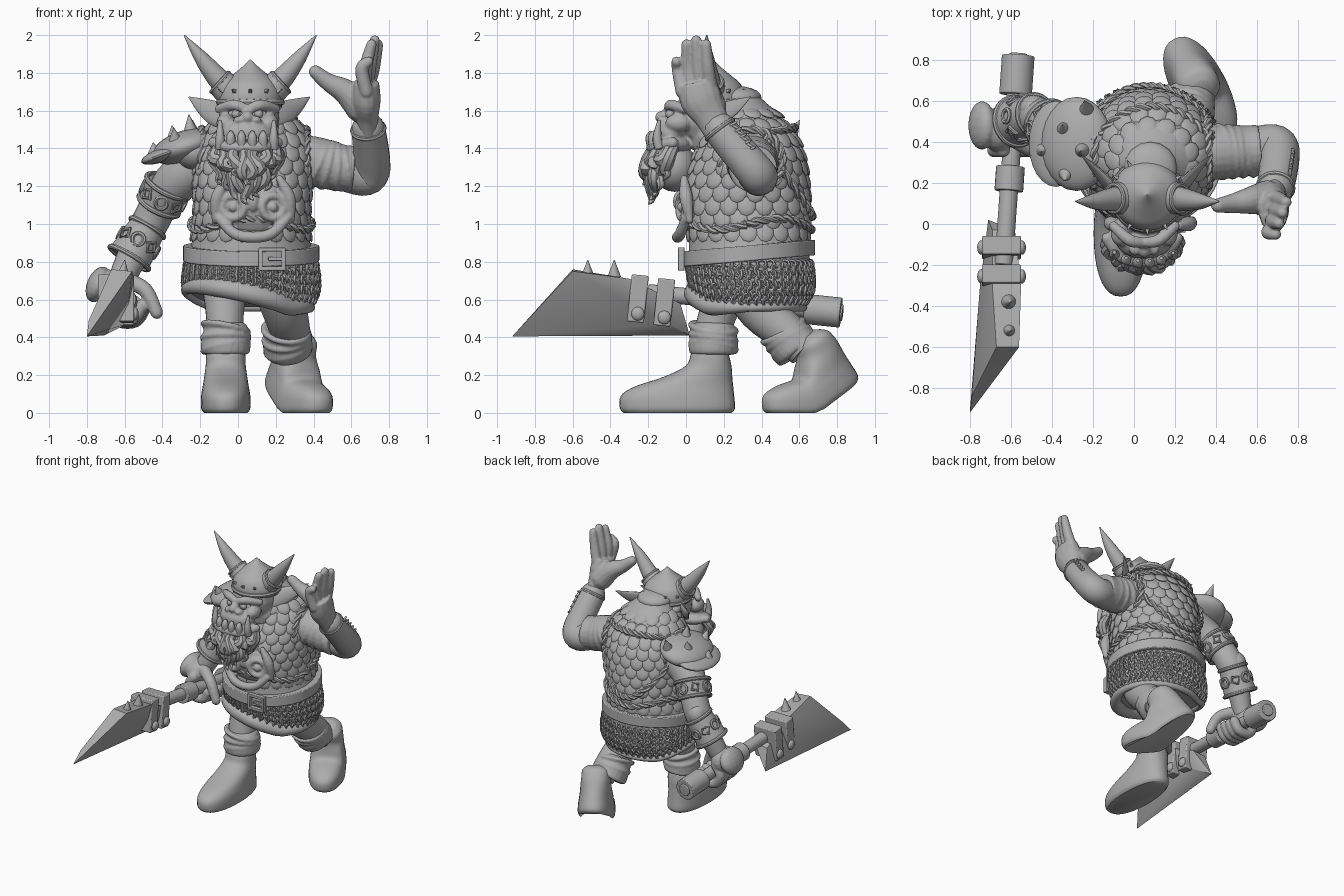
import bpy, bmesh, math, random
from math import sin, cos, pi, radians, tau
from mathutils import Vector as V, Matrix

random.seed(4)
if "Cube" in bpy.data.objects:
    bpy.data.objects.remove(bpy.data.objects["Cube"])
grey = bpy.data.materials.new("stone_grey")
grey.use_nodes = True
grey.diffuse_color = (0.42, 0.42, 0.42, 1)
grey.node_tree.nodes["Principled BSDF"].inputs["Base Color"].default_value = grey.diffuse_color


# ---------- helpers ----------
def make(name, bm, voxel=0, bevel=0):
    bmesh.ops.recalc_face_normals(bm, faces=bm.faces)
    mesh = bpy.data.meshes.new(name)
    bm.to_mesh(mesh)
    bm.free()
    mesh.materials.append(grey)
    mesh.shade_smooth()
    mesh.set_sharp_from_angle(angle=radians(42))
    obj = bpy.data.objects.new(name, mesh)
    bpy.context.collection.objects.link(obj)
    if voxel:
        mod = obj.modifiers.new("fuse", 'REMESH')
        mod.mode, mod.voxel_size, mod.use_smooth_shade = 'VOXEL', voxel, True
        obj.modifiers.new("soften", 'SMOOTH').iterations = 3
    if bevel:
        mod = obj.modifiers.new("bevel", 'BEVEL')
        mod.width, mod.segments = bevel, 2


def ball(bm, c, r, rot=Matrix.Identity(4), seg=16):
    r = r if isinstance(r, tuple) else (r, r, r)
    bmesh.ops.create_uvsphere(bm, u_segments=seg, v_segments=seg * 5 // 8, radius=1,
                              matrix=Matrix.Translation(c) @ rot @ Matrix.Diagonal((*r, 1)))


def box(bm, c, size, rot=Matrix.Identity(4)):
    bmesh.ops.create_cube(bm, size=1, matrix=Matrix.Translation(c) @ rot @ Matrix.Diagonal((*size, 1)))


def skin(bm, rings, loop=False):
    vs = [[bm.verts.new(p) for p in ring] for ring in rings]
    n = len(vs[0])
    for a, b in list(zip(vs, vs[1:])) + ([(vs[-1], vs[0])] if loop else []):
        for i in range(n):
            j = (i + 1) % n
            bm.faces.new((a[i], a[j], b[j], b[i]))
    if not loop:
        bm.faces.new(vs[0][::-1])
        bm.faces.new(vs[-1])


def spline(pts, k=4, loop=False):
    p, out = [V(q) for q in pts], []
    n = len(p)
    for i in range(n if loop else n - 1):
        a, b, c, d = (p[j % n] if loop else p[min(max(j, 0), n - 1)] for j in range(i - 1, i + 3))
        for s in range(k):
            t = s / k
            out.append(b + ((c - a) * t + (2 * a - 5 * b + 4 * c - d) * t * t
                            + (3 * b - a - 3 * c + d) * t ** 3) * 0.5)
    return out if loop else out + [p[-1]]


def frames(pts, loop=False, side=None):
    n, out = len(pts), []
    for i in range(n):
        t = pts[(i + 1) % n] - pts[i - 1] if loop else pts[min(i + 1, n - 1)] - pts[max(i - 1, 0)]
        t.normalize()
        u = out[-1][0] if out else (V(side) if side else t.orthogonal())
        u = (u - t * u.dot(t)).normalized()
        out.append((u, t.cross(u)))
    return out


def tube(bm, path, n=14, k=4, squash=1, side=None, loop=False, tips=False):
    P = spline(path, k, loop)
    pts = [V(p[:3]) for p in P]
    rings = []
    for p, q, (u, w) in zip(pts, P, frames(pts, loop, side)):
        r = max(q[3], 0.002)
        rings.append([p + (u * cos(tau * i / n) + w * sin(tau * i / n) * squash) * r for i in range(n)])
    skin(bm, rings, loop)
    if tips:
        for q in (path[0], path[-1]):
            ball(bm, q[:3], q[3], seg=12)


def cone(bm, a, b, r1, r2, n=20):
    tube(bm, [(*a, r1), (*b, r2)], n, 1)


def spokes(axis, count):
    u = V(axis).orthogonal().normalized()
    w = V(axis).normalized().cross(u)
    return [u * cos(tau * i / count) + w * sin(tau * i / count) for i in range(count)]


def ring(bm, c, axis, R, r, n=8, count=28):
    tube(bm, [(*(V(c) + d * R), r) for d in spokes(axis, count)], n, 1, loop=True)


def rope(bm, path, r):
    size = sum((V(b) - V(a)).length for a, b in zip(path, path[1:] + path[:1]))
    pts = spline(path, int(size / (len(path) * 0.6 * r)) + 1, True)
    turns = round(size / (r * 5))
    for phase in (0, pi):
        strand = []
        for i, (p, (u, w)) in enumerate(zip(pts, frames(pts, True))):
            f = phase + tau * turns * i / len(pts)
            strand.append((*(p + (u * cos(f) + w * sin(f)) * r * 0.5), r * 0.62))
        tube(bm, strand, 6, 1, loop=True)


# ---------- body surface: centre and radii at even heights ----------
body_rows = spline([(.07, .34, .29, .25), (.07, .35, .345, .31), (.07, .335, .335, .32),
                    (.07, .33, .305, .315), (.075, .32, .3, .33), (.08, .325, .31, .315),
                    (.09, .335, .295, .275), (.09, .32, .225, .2), (.08, .27, .1, .1)], 10)


def surf(a, z, off=0):
    cx, cy, rx, ry = body_rows[min(max(round((z - .5) / .015), 0), 80)]
    return V((cx + (rx + off) * cos(a), cy + (ry + off) * sin(a), z))


def basis(a, z):
    u = (surf(a + .05, z) - surf(a - .05, z)).normalized()
    v = (surf(a, z + .03) - surf(a, z - .03)).normalized()
    return Matrix((u, v, u.cross(v))).transposed().to_4x4()


def hem(a):
    return .56 + .11 * max(0, cos(a - radians(220)))


def band(bm, height, h, inner, outer):
    rings = []
    for i in range(64):
        a = tau * i / 64
        z = height(a)
        low, p, q = V((0, 0, h / 2)), surf(a, z, inner), surf(a, z, outer)
        rings.append([p - low, q - low, q + low, p + low])
    skin(bm, rings, True)


new = bmesh.new
bm = new()
skin(bm, [[surf(tau * i / 64, hem(tau * i / 64) * (1 - t / 40) + 1.7 * t / 40) for i in range(64)]
          for t in range(41)])
ball(bm, (.08, .27, 1.67), (.13, .13, .06))
make("torso", bm)

# overlapping scales over the coat
bm = new()
for row in range(10):
    z = .96 + row * .07
    count = int(tau * body_rows[round((z - .5) / .015)][2] / .085)
    for i in range(count):
        a = tau * (i + row % 2 / 2) / count
        ball(bm, surf(a, z, .001), (.05, .058, .014), basis(a, z) @ Matrix.Rotation(-.2, 4, 'X'), 10)
make("coat_scales", bm)

# mail skirt made of leaning links
bm = new()
for row in range(8):
    for i in range(46):
        a = tau * (i + row % 2 / 2) / 46
        low = hem(a) + .035 + .02 * max(0, -sin(a))
        z = low + (.81 - low) * row / 8
        lean = basis(a, z) @ Matrix.Rotation(.5 * (-1) ** row, 4, 'Y')
        ring(bm, surf(a, z, .004), lean.col[2].xyz, .026, .009, 5, 9)
make("mail_skirt", bm)

bm = new()
tube(bm, [(*surf(a, hem(a), .002), .024 + .03 * max(0, -sin(a)))
          for a in (tau * i / 48 for i in range(48))], 12, 1, loop=True)
make("skirt_hem", bm)

bm = new()
band(bm, lambda a: .845 + .03 * sin(a), .082, -.02, .034)
make("belt", bm, bevel=.006)
bm = new()
for s in (-1, 1):
    box(bm, (.18 + .06 * s, -.025, .815), (.022, .035, .12))
    box(bm, (.18, -.025, .815 + .05 * s), (.14, .035, .022))
box(bm, (.2, -.025, .815), (.08, .02, .02))
make("belt_buckle", bm, bevel=.004)

# ropes at waist, armholes and back panel
bm = new()
rope(bm, [surf(a, 1 + .03 * sin(3 * a), .018) for a in (tau * i / 24 for i in range(24))], .022)
for x in (-.19, .36):
    rope(bm, [V((x, .35 + .16 * cos(tau * i / 12), 1.33 + .17 * sin(tau * i / 12))) for i in range(12)], .024)
rope(bm, [surf(radians(d), z, .02) for d, z in ((160, 1.46), (145, 1.28), (115, 1.1), (90, 1.04), (65, 1.1),
          (35, 1.28), (20, 1.46), (55, 1.5), (90, 1.51), (125, 1.5))], .022)
make("ropes", bm)

# carved mask on the belly
bm = new()
ball(bm, (.08, .04, 1.1), (.18, .08, .16))
ball(bm, (.08, -.03, 1.12), (.035, .04, .06))
for s in (-1, 1):
    ring(bm, (.08 + .105 * s, -.02, 1.09), (.3 * s, -1, 0), .06, .022)
    ball(bm, (.08 + .105 * s, -.02, 1.09), .028)
    tube(bm, [(.08 + .2 * s, .02, 1.02, .02), (.08 + .19 * s, .0, 1.14, .035),
              (.08 + .14 * s, -.01, 1.24, .02)], tips=True)
tube(bm, [(-.1, .0, 1.03, .025), (-.02, -.03, .95, .03), (.08, -.045, .93, .03),
          (.18, -.03, .95, .03), (.26, .0, 1.03, .025)], tips=True)
make("belly_mask", bm, voxel=.008)

# ---------- head ----------
bm = new()
ball(bm, (.06, .12, 1.57), (.16, .17, .17))
ball(bm, (.08, .2, 1.46), (.17, .18, .16))
ball(bm, (.05, -.08, 1.48), (.14, .09, .08))
ball(bm, (.04, -.07, 1.42), (.17, .11, .055))
ball(bm, (.05, -.12, 1.565), (.035, .045, .035))
tube(bm, [(-.13, -.07, 1.43, .03), (-.06, -.16, 1.41, .03), (.04, -.18, 1.405, .03),
          (.14, -.16, 1.41, .03), (.21, -.07, 1.43, .03)], tips=True)
for s in (-1, 1):
    ball(bm, (.05 + .115 * s, -.04, 1.535), (.05, .07, .05))
    ball(bm, (.05 + .045 * s, -.12, 1.55), (.03, .035, .022))
    tube(bm, [(.05, -.09, 1.605, .025), (.05 + .07 * s, -.08, 1.63, .03),
              (.05 + .15 * s, -.01, 1.61, .025)], tips=True)
make("face", bm, voxel=.009)

bm = new()
for i in range(6):
    x = -.095 + i * .057
    top = 1.55 if i in (0, 5) else 1.49
    y = -.18 + 2 * (x - .05) ** 2
    tube(bm, [(x, y, 1.4, .026), (x, y - .012, 1.46, .024), (x, y, top, .009)], 10)
make("teeth", bm)

bm = new()
for s in (-1, 1):
    ball(bm, (.05 + .06 * s, -.085, 1.582), .024)
make("eyes", bm)

bm = new()
for s in (-1, 1):
    tube(bm, [(.06 + .12 * s, .12, 1.55, .05), (.06 + .18 * s, .19, 1.585, .064),
              (.06 + .25 * s, .27, 1.625, .042), (.06 + .32 * s, .34, 1.672, .003)],
         squash=.35, side=(-.5 * s, 0, 1))
make("ears", bm)

bm = new()
ball(bm, (.05, -.06, 1.3), (.15, .12, .13))
for layer in (0, 1):
    for i in range(9 + layer):
        x = -.11 + .31 * i / (8 + layer)
        mid = abs(x - .04) / .15
        tip = 1.09 + .12 * mid + .1 * layer + random.uniform(-.02, .02)
        sway, y = random.uniform(-.03, .03), -.17 - .03 * layer + .07 * mid ** 2
        tube(bm, [(x, y + .03, 1.41, .024), (x + sway, y, 1.35, .034), (x - sway, y - .02, (tip + 1.35) / 2, .034),
                  (x * .8 + .01 + sway, y - .01, tip + .03, .02), (x * .75 + .02, y - .03, tip, .003)], 8)
make("beard", bm)

# ---------- helmet ----------
bm = new()
tube(bm, [(.065, .14, z, r) for z, r in ((1.62, .168), (1.68, .172), (1.74, .15), (1.785, .1),
                                        (1.83, .045), (1.87, .004))], 32)
ring(bm, (.065, .14, 1.645), (0, 0, 1), .166, .018)
for i in range(12):
    a = tau * i / 12
    c = V((.065 + .16 * cos(a), .14 + .16 * sin(a), 1.7))
    cone(bm, c, c + V((cos(a), sin(a), .4)) * .035, .016, .002, 4)
make("helmet", bm)
bm = new()
ring(bm, (.07, .23, 1.6), (0, .35, 1), .14, .035, 10)
make("neck_guard", bm)
bm = new()
for s in (-1, 1):
    tube(bm, [(.065 + .09 * s, .13, 1.7, .068), (.065 + .17 * s, .12, 1.77, .058),
              (.065 + .26 * s, .11, 1.88, .038), (.065 + .35 * s, .11, 2, .003)], 18, 6)
    cone(bm, (.065 + .1 * s, .13, 1.695), (.065 + .16 * s, .125, 1.75), .085, .075)
    ring(bm, (.065 + .16 * s, .125, 1.75), (s, 0, .9), .067, .012)
make("horns", bm)

# ---------- raised left arm ----------
bm = new()
tube(bm, [(.22, .35, 1.33, .15), (.4, .35, 1.33, .135), (.52, .355, 1.3, .125), (.61, .36, 1.29, .125)], 20)
for i in range(4):
    ring(bm, (.42 + .05 * i, .352, 1.32 - .008 * i), (1, .1, -.45 + .2 * i), .128 - .004 * i, .014)
make("left_sleeve", bm, voxel=.009)
bm = new()
tube(bm, [(.55, .36, 1.28, .1), (.66, .385, 1.25, .102), (.705, .365, 1.28, .1),
          (.705, .28, 1.38, .096), (.69, .18, 1.5, .09)], 20, tips=True)
ring(bm, (.69, .18, 1.5), (-.1, -.6, .8), .083, .014)
make("left_forearm", bm)
bm = new()
for i in range(9):
    c = V((.705, .3, 1.36)).lerp(V((.69, .2, 1.49)), i / 8) + V((.07, .05, .04))
    ball(bm, c, (.01, .026, .008), Matrix.Rotation(.5 * (-1) ** i, 4, 'X'), 8)
make("left_bracer_stitches", bm)
bm = new()
tube(bm, [(.69, .18, 1.47, .075), (.685, .13, 1.57, .088), (.68, .08, 1.66, .112), (.68, .055, 1.75, .1)],
     squash=.68, side=(0, 1, 0))
for i, top in enumerate((1.86, 1.95, 1.972, 1.95)):
    y = -.02 + i * .052
    tube(bm, [(.68, y, 1.7, .036), (.655 + .02 * i, y - .02, 1.82, .036),
              (.69 + .017 * i, y - .03, top, .028)], tips=True)
tube(bm, [(.65, .13, 1.62, .085), (.57, .115, 1.7, .068), (.48, .1, 1.75, .048), (.41, .09, 1.805, .036)], tips=True)
make("left_hand", bm, voxel=.008)

# ---------- right arm, pauldron and fist ----------
bm = new()
tube(bm, [(-.16, .38, 1.33, .13), (-.31, .42, 1.24, .12), (-.41, .49, 1.11, .1), (-.47, .52, 1, .098),
          (-.54, .51, .87, .085), (-.62, .47, .7, .07)], 20, tips=True)
ball(bm, (-.49, .56, 1.01), (.07, .07, .08))
make("right_arm", bm)
bm = new()
for a, b, r1, r2 in (((-.37, .45, 1.2), (-.42, .49, 1.1), .125, .115),
                     ((-.48, .53, .98), (-.575, .5, .82), .1, .118)):
    cone(bm, a, b, r1, r2, 24)
    axis = V(b) - V(a)
    ring(bm, a, axis, r1, .014)
    ring(bm, b, axis, r2, .014)
    for i, d in enumerate(spokes(axis, 8)):
        ring(bm, (V(a) + V(b)) / 2 + d * (r1 + r2) / 2, d, .032, .011, 6, 4 + 8 * (i % 2))
make("right_armbands", bm)
bm = new()
for c, r, lean in (((-.28, .39, 1.41), (.18, .23, .085), -.3), ((-.38, .39, 1.375), (.14, .21, .04), -.35),
                   ((-.23, .33, 1.38), (.1, .15, .1), 0)):
    ball(bm, c, r, Matrix.Rotation(lean, 4, 'Y'), 24)
make("pauldron", bm)
bm = new()
for x, y, z, h in ((-.23, .55, 1.45, .1), (-.25, .36, 1.48, .1), (-.34, .46, 1.44, .08),
                   (-.33, .25, 1.43, .08), (-.44, .36, 1.37, .06)):
    cone(bm, (x, y, z), (x - .01, y + (y - .38) * .3, z + h), .042, .002, 16)
make("pauldron_spikes", bm)


def shaft(y):
    return V((-.57 - (.73 - y) * .07, y, .54 + (.73 - y) * .105))


bm = new()
ball(bm, (-.66, .46, .66), (.09, .11, .1))
ball(bm, (-.74, .48, .68), (.06, .12, .1), Matrix.Rotation(.4, 4, 'Y'))
for i in range(4):
    c = shaft(.36 + .055 * i)
    tube(bm, [(*(c + V((cos(radians(d)), 0, sin(radians(d)))) * .085), .036) for d in (120, 180, 240, 300, 350)],
         tips=True)
tube(bm, [(-.59, .42, .7, .045), (-.49, .36, .65, .04), (-.43, .34, .53, .034)], tips=True)
make("right_hand", bm, voxel=.008)

# ---------- weapon ----------
bm = new()
cone(bm, shaft(.75), shaft(-.2), .045, .045)
cone(bm, shaft(.82), shaft(.63), .08, .08, 28)
cone(bm, shaft(.83), shaft(.81), .045, .045)
cone(bm, shaft(.28), shaft(.16), .07, .07, 24)
make("weapon_shaft", bm, bevel=.006)
bm = new()
for p in ((-.67, -.6, .76), (-.56, -.6, .75), (-.69, -.3, .71), (-.55, -.3, .71), (-.8, -.92, .405),
          (-.71, .02, .41), (-.79, -.84, .49), (-.75, -.3, .54), (-.59, -.1, .47), (-.69, -.03, .57),
          (-.58, -.03, .58)):
    bm.verts.new(p)
bmesh.ops.convex_hull(bm, input=bm.verts)
make("blade", bm)
bm = new()
for y in (-.52, -.38):
    cone(bm, (-.61, y, .72), (-.6, y, .81), .036, .002, 16)
make("blade_spikes", bm)
bm = new()
tilt = Matrix.Rotation(-.105, 4, 'X')
for y, z in ((-.255, .605), (-.115, .585)):
    box(bm, (-.645, y, z), (.19, .09, .25), tilt)
    for s in (-1, 1):
        ball(bm, (-.645 + .097 * s, y, z - .08), (.022, .036, .036))
make("blade_straps", bm, bevel=.015)

# ---------- legs and boots ----------
bm = new()
tube(bm, [(-.07, .24, .72, .13), (-.07, .18, .56, .105), (-.068, .14, .42, .095), (-.068, .13, .28, .09)], 20)
tube(bm, [(.22, .33, .68, .15), (.25, .4, .54, .12), (.28, .54, .42, .105), (.3, .63, .33, .095)], 20)
make("legs", bm)
bm = new()
for c, axis in ((V((-.065, .145, .39)), V((0, 0, 1))), (V((.26, .55, .385)), V((-.1, -.6, .8)))):
    tube(bm, [(*(c + axis * h), r) for h, r in ((-.08, .1), (-.075, .125), (-.03, .132), (.03, .12),
                                               (.07, .115), (.09, .09))], 20)
    for i in range(3):
        ring(bm, c + axis * (.05 * i - .04), axis + V((.2 * (i - 1), .15, 0)), .12, .017)
make("boot_cuffs", bm, voxel=.009)

profile = spline([(0, -.33, .24, .115), (.025, -.35, .26, .13), (.09, -.345, .255, .13), (.14, -.27, .25, .122),
                  (.19, -.12, .245, .114), (.25, 0, .24, .106), (.32, .03, .22, .1), (.355, .08, .17, .06)], 4)


def flat_foot(x, y, z):
    return V((x - .065, y, z))


def lifted_foot(x, y, z):
    dy = y + .1
    t = max(0, min(1, (dy + .1) / .22))
    a = radians(30) * t * t * (3 - 2 * t)
    p = V((x, dy * cos(a) - z * sin(a), max(0, dy * sin(a) + z * cos(a))))
    return Matrix.Rotation(radians(28), 3, 'Z') @ p + V((.335, .635, 0))


for name, pose in (("right_boot", flat_foot), ("left_boot", lifted_foot)):
    bm = new()
    rows = []
    for z, front, back, w in profile:
        rows.append([])
        for i in range(36):
            c, s = cos(tau * i / 36), sin(tau * i / 36)
            rows[-1].append(pose(w * math.copysign(abs(c) ** .85, c),
                                 (front + back) / 2 + (back - front) / 2 * math.copysign(abs(s) ** .9, s), z))
    skin(bm, rows)
    make(name, bm)
